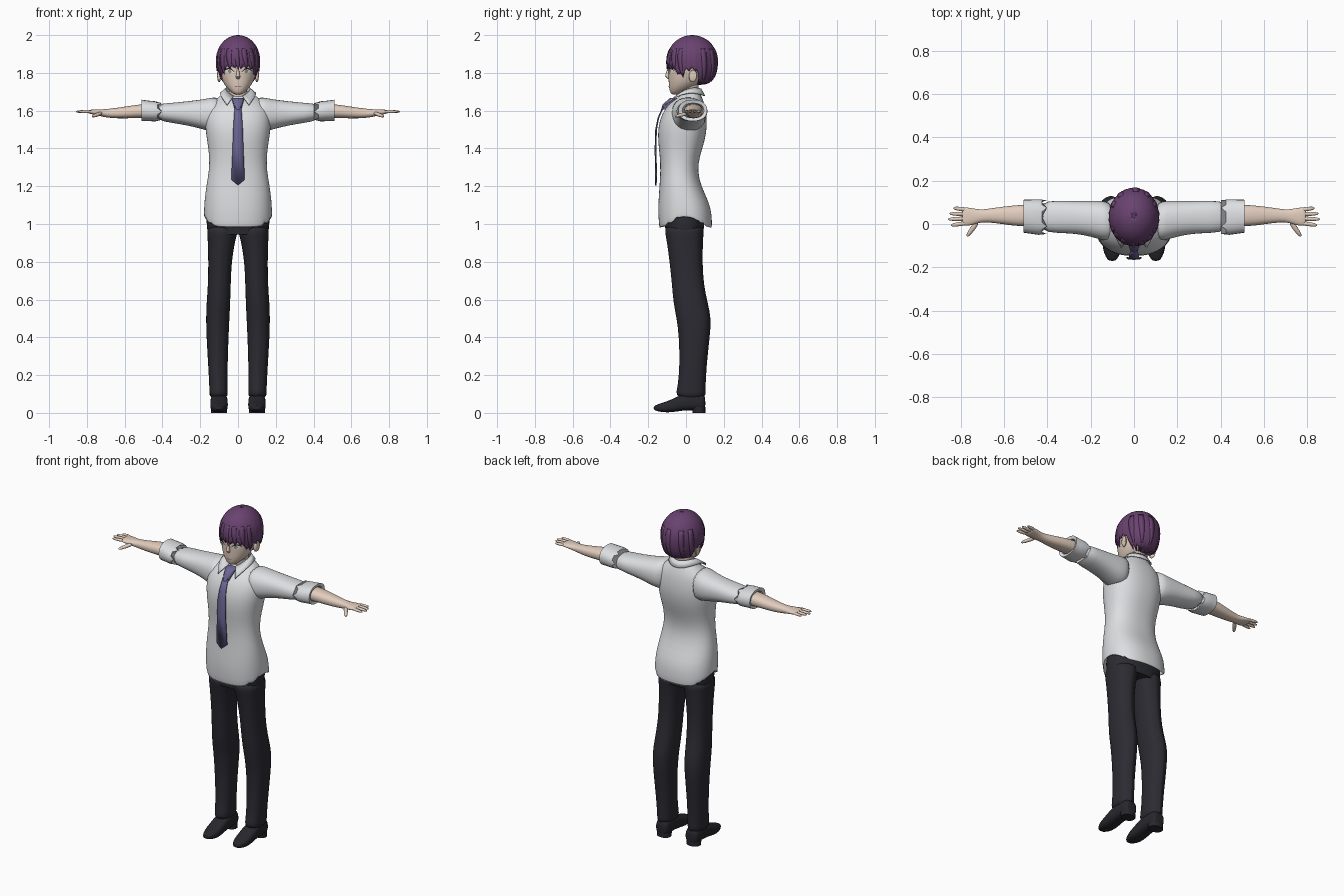
import bpy, math, random
from mathutils import Vector
from mathutils.bvhtree import BVHTree

random.seed(4)
if "Cube" in bpy.data.objects:
    bpy.data.objects.remove(bpy.data.objects["Cube"])


def material(name, *rgb):
    m = bpy.data.materials.new(name)
    m.use_nodes = True
    m.diffuse_color = (*rgb, 1)
    bsdf = m.node_tree.nodes["Principled BSDF"]
    bsdf.inputs["Base Color"].default_value = (*rgb, 1)
    bsdf.inputs["Roughness"].default_value = 0.8
    return m


SKIN = material("skin", 0.76, 0.61, 0.51)
HAIR = material("purple_hair", 0.14, 0.055, 0.16)
SHIRT = material("shirt_white", 0.72, 0.73, 0.75)
TIE = material("tie_violet", 0.15, 0.13, 0.3)
TROUSER = material("trouser_charcoal", 0.024, 0.024, 0.032)
SHOE = material("shoe_black", 0.02, 0.02, 0.026)
WHITE = material("eye_white", 0.85, 0.85, 0.8)
IRIS = material("iris_grey", 0.3, 0.28, 0.24)
LIP = material("lip_brown", 0.35, 0.16, 0.13)


def build(name, verts, faces, mat, mirror=False, subsurf=0, thick=0, angle=50):
    me = bpy.data.meshes.new(name)
    me.from_pydata([tuple(v) for v in verts], [], faces)
    me.materials.append(mat)
    me.shade_smooth()
    me.set_sharp_from_angle(angle=math.radians(angle))
    ob = bpy.data.objects.new(name, me)
    bpy.context.collection.objects.link(ob)
    if mirror:
        ob.modifiers.new("mirror", "MIRROR").use_mirror_merge = False
    if thick:
        s = ob.modifiers.new("thickness", "SOLIDIFY")
        s.thickness, s.offset = thick, -1
    if subsurf:
        s = ob.modifiers.new("smooth", "SUBSURF")
        s.levels = s.render_levels = subsurf
    return ob


def loft(name, rings, mat, closed=True, caps=True, **kw):
    """Skin a list of equal point rings."""
    n, verts, faces = len(rings[0]), [p for r in rings for p in r], []
    for i in range(len(rings) - 1):
        for j in range(n if closed else n - 1):
            k = (j + 1) % n
            faces.append((i * n + j, i * n + k, i * n + n + k, i * n + n + j))
    if closed and caps:
        faces += [tuple(range(n))[::-1], tuple(range(len(verts) - n, len(verts)))]
    return build(name, verts, faces, mat, **kw)


def ring(axis, pos, a0, a1, b0, b1, p=2.3, n=24):
    """Rounded section across an axis, fitted to the given limits."""
    pts = []
    for i in range(n):
        t = math.tau * i / n
        c, s = math.cos(t), math.sin(t)
        a = (a0 + a1) / 2 + (a1 - a0) / 2 * math.copysign(abs(c) ** (2 / p), c)
        b = (b0 + b1) / 2 + (b1 - b0) / 2 * math.copysign(abs(s) ** (2 / p), s)
        q = [a, b]
        q.insert(axis, pos)
        pts.append(Vector(q))
    return pts


def sections(axis, table, **kw):
    return [ring(axis, *row, **kw) for row in table]


def lerp_table(table, x):
    for (x0, v0), (x1, v1) in zip(table, table[1:]):
        if x <= x1:
            return v0 + (v1 - v0) * (x - x0) / (x1 - x0)
    return table[-1][1]


# Shirt body: half width, front and back at each height, with a torn hem
body = [(1.0, .18, -.142, .138), (1.06, .18, -.147, .136), (1.12, .178, -.146, .12),
        (1.2, .168, -.14, .08), (1.28, .153, -.135, .06), (1.36, .151, -.138, .072),
        (1.44, .163, -.149, .1), (1.52, .175, -.147, .112), (1.58, .172, -.128, .108),
        (1.63, .155, -.098, .1), (1.66, .118, -.055, .088), (1.685, .085, -.024, .078),
        (1.705, .058, -.02, .066)]
rings = [ring(2, z, -w, w, f, b, n=64) for z, w, f, b in body]
for i, p in enumerate(rings[0]):
    side = abs(p.x) / .18
    p.z = .975 + .06 * side ** 6 + (.022 * random.random() * (i % 2) if side > .75 else .004)
loft("shirt_body", rings, SHIRT, caps=False, subsurf=1, thick=.006)

# Sleeves and rolled cuffs
loft("sleeve", sections(0, [
    (.09, -.085, .1, 1.49, 1.68), (.15, -.075, .108, 1.49, 1.667), (.2, -.058, .108, 1.505, 1.658),
    (.27, -.045, .106, 1.522, 1.65), (.35, -.042, .108, 1.535, 1.641),
    (.44, -.036, .106, 1.55, 1.637)]), SHIRT, mirror=True, subsurf=1)
cuff = sections(0, [(.425, -.046, .11, 1.546, 1.646), (.44, -.05, .114, 1.543, 1.65),
                    (.475, -.045, .113, 1.545, 1.653), (.51, -.04, .112, 1.545, 1.658),
                    (.505, -.02, .095, 1.56, 1.64), (.47, -.01, .085, 1.57, 1.63)])
for i, p in enumerate(cuff[0]):
    p.x -= .022 * (i % 4 == 0)
loft("rolled_cuff", cuff, SHIRT, mirror=True)

# Folded collar, open at the front
top, low = [], []
for i in range(33):
    s = i / 16 - 1
    t = s * math.radians(158)
    c, q = math.cos(t), math.sin(t)
    top.append(Vector((.063 * q, .01 + .066 * c, 1.692 + .022 * c + .02 * q * q)))
    t *= .9
    c, q = math.cos(t), math.sin(t)
    tip = abs(s) ** 8
    low.append(Vector((.094 * q, -.01 + .106 * c - .016 * tip,
                       1.652 + .025 * c + .034 * q * q - .018 * tip)))
loft("collar", [low, top], SHIRT, closed=False, thick=.006)

# Tie: knot and hanging blade
loft("tie_knot", sections(2, [(1.605, -.017, .017, -.132, -.09), (1.63, -.024, .024, -.125, -.06),
                              (1.662, -.033, .033, -.092, -.04), (1.668, -.028, .028, -.08, -.04)],
                          n=12), TIE)
loft("tie_blade", [[Vector((x, y + abs(x) * .12, z - drop)) for x, drop in
                    ((-w, 0), (0, d), (w, 0))]
                   for z, w, y, d in ((1.62, .017, -.118, 0), (1.56, .021, -.145, 0),
                                      (1.5, .025, -.157, 0), (1.4, .028, -.16, 0),
                                      (1.235, .035, -.157, .03))],
     TIE, closed=False, thick=.006)

# Trousers
loft("trouser_seat", sections(2, [(.945, -.155, .155, -.105, .088), (.98, -.165, .165, -.11, .095),
                                  (1.03, -.166, .166, -.115, .1), (1.1, -.155, .155, -.11, .09)],
                              n=32), TROUSER)
leg = sections(2, [
    (1.0, 0, .165, -.11, .093), (.95, .001, .163, -.107, .09), (.92, .014, .161, -.1, .087),
    (.8, .034, .157, -.083, .083), (.68, .038, .159, -.071, .09), (.58, .041, .167, -.063, .112),
    (.5, .045, .17, -.046, .131), (.4, .05, .167, -.033, .122), (.25, .055, .158, -.03, .105),
    (.14, .055, .152, -.04, .1), (.11, .054, .152, -.05, .1), (.075, .056, .15, -.04, .1)])
for r in leg:
    for k in (6, 18):                       # pressed creases
        r[k].y += math.copysign(.006, r[k].y - .02)
loft("trouser_leg", leg, TROUSER, mirror=True, subsurf=1)

# Shoes with a separate heel block
loft("shoe", sections(1, [
    (.103, .068, .132, .015, .085), (.09, .058, .142, .012, .105), (.03, .056, .144, .014, .108),
    (-.02, .054, .147, .012, .1), (-.07, .053, .148, .003, .074), (-.115, .056, .145, .002, .056),
    (-.15, .07, .132, .008, .046), (-.172, .085, .117, .016, .036)], p=2.8, n=20),
     SHOE, mirror=True, subsurf=1)
loft("shoe_heel", sections(2, [(0, .058, .142, .035, .102), (.03, .058, .142, .03, .102)]),
     SHOE, mirror=True)

# Forearm and palm
loft("forearm", sections(0, [
    (.4, -.01, .09, 1.56, 1.635), (.5, -.012, .09, 1.56, 1.636), (.56, -.008, .086, 1.56, 1.628),
    (.64, .004, .076, 1.558, 1.615), (.7, .01, .066, 1.564, 1.608), (.73, .0, .07, 1.571, 1.607),
    (.76, -.008, .076, 1.578, 1.606), (.785, -.008, .077, 1.583, 1.605),
    (.795, -.002, .072, 1.588, 1.602)], n=20), SKIN, mirror=True, subsurf=1)


def finger(name, start, end, r):
    a, b = Vector(start), Vector(end)
    d = (b - a).normalized()
    u = d.cross(Vector((0, 0, 1))).normalized()
    v = u.cross(d)
    rows = []
    for f, k in ((0, 1), (.5, .95), (.85, .75), (1, .3)):
        rows.append([a.lerp(b, f) + u * r * k * math.cos(t) + v * r * k * .85 * math.sin(t)
                     for t in (math.tau * i / 10 for i in range(10))])
    loft(name, rows, SKIN, mirror=True, subsurf=1)


for name, y0, x1, y1 in (("index_finger", .004, .847, -.006), ("middle_finger", .025, .86, .022),
                         ("ring_finger", .046, .853, .048), ("little_finger", .066, .835, .074)):
    finger(name, (.775, y0, 1.595), (x1, y1, 1.595), .011)
finger("thumb", (.722, .012, 1.588), (.772, -.058, 1.568), .013)

# Neck, head, ears and nose
loft("neck", sections(2, [(1.6, -.05, .05, -.035, .06), (1.66, -.048, .048, -.038, .06),
                          (1.76, -.05, .05, -.04, .07)]), SKIN)
head = loft("head", sections(2, [
    (1.685, -.016, .016, -.074, -.04), (1.695, -.032, .032, -.083, -.015),
    (1.72, -.06, .06, -.09, .04), (1.75, -.08, .08, -.092, .085), (1.79, -.095, .095, -.093, .11),
    (1.84, -.1, .1, -.096, .135), (1.89, -.1, .1, -.09, .14), (1.94, -.085, .085, -.06, .12),
    (1.975, -.05, .05, -.02, .08)], p=2.1, n=32), SKIN, subsurf=1)
loft("ear", sections(0, [(.09, .015, .045, 1.755, 1.805), (.102, .015, .056, 1.748, 1.815),
                         (.111, .022, .062, 1.76, 1.82)], n=16), SKIN, mirror=True, subsurf=1)
loft("nose", sections(2, [(1.768, -.008, .008, -.096, -.08), (1.782, -.012, .012, -.11, -.08),
                          (1.79, -.009, .009, -.109, -.08), (1.83, -.005, .005, -.096, -.08)],
                      n=12), SKIN)

# Face details laid on the head surface
bpy.context.view_layer.update()
tree = BVHTree.FromObject(head, bpy.context.evaluated_depsgraph_get())


def decal(name, x0, x1, upper, lower, mat, lift, mirror=True):
    rows = [[], []]
    for i in range(11):
        f = i / 10
        x = x0 + (x1 - x0) * f
        for row, edge in zip(rows, (lower, upper)):
            hit = tree.ray_cast(Vector((x, -1, edge(f))), Vector((0, 1, 0)))[0]
            row.append(hit + Vector((0, -lift, 0)))
    loft(name, rows, mat, closed=False, mirror=mirror)


def bow(base, slope, height):
    return lambda f: base + slope * f + height * math.sin(math.pi * f)


decal("eye_white", .02, .07, bow(1.802, .008, .015), bow(1.802, .008, -.012), WHITE, .002)
decal("iris", .034, .054, bow(1.807, .003, .012), bow(1.805, .003, -.01), IRIS, .003)
decal("upper_lash", .017, .074, bow(1.803, .01, .019), bow(1.801, .009, .014), SHOE, .004)
decal("eyebrow", .014, .075, bow(1.829, .012, .008), bow(1.823, .012, .006), HAIR, .004)
decal("mouth", -.018, .018, bow(1.731, 0, -.002), bow(1.728, 0, -.003), LIP, .002, mirror=False)


# Hair: a cap whose hem follows the hairline, plus loose locks
def scalp(theta, z, grow=1):
    c = max(-1, min(1, (z - 1.868) / .132))
    s = math.sqrt(1 - c * c)
    r = grow * (s if c > 0 else s ** .45)
    return Vector((.116 * r * math.sin(theta), .033 - .134 * r * math.cos(theta), z))


hairline = [(0, 1.842), (38, 1.838), (55, 1.8), (66, 1.79), (74, 1.825), (100, 1.825),
            (112, 1.755), (180, 1.738)]
count, steps = 96, 14
columns = []
for i in range(count):
    theta = math.tau * i / count
    tooth = (0, .5, 1, .3)[i % 4]
    hem = lerp_table(hairline, abs(math.degrees(theta) - 360 * (i > count / 2)))
    hem -= tooth * (.012 + .01 * random.random())
    arc = math.acos(max(-1, (hem - 1.868) / .132))
    columns.append([scalp(theta, 1.868 + .132 * math.cos(arc * (.02 + .98 * k / steps)),
                          1 + .03 * tooth * (k / steps) ** 2) for k in range(steps + 1)])
loft("hair_cap", [list(r) for r in zip(*columns)][::-1], HAIR, caps=False, thick=.008)
crown = [c[0] for c in columns]
build("hair_crown", crown, [tuple(range(count))], HAIR)

for deg, tip, width in ((-48, 1.79, 17), (-26, 1.822, 16), (-4, 1.812, 13), (18, 1.826, 15),
                        (40, 1.815, 16), (60, 1.775, 12), (-64, 1.77, 12), (118, 1.74, 14),
                        (-118, 1.74, 14), (145, 1.735, 15), (-145, 1.735, 15), (175, 1.73, 16)):
    rows = []
    for k in range(9):
        f = k / 8
        half = math.radians(width) * (1 - f ** 3) * .5 + .004
        mid = math.radians(deg + 6 * f * f)
        z = 1.93 + (tip - 1.93) * f
        rows.append([scalp(mid + half * e, z, 1 + .03 * f + .012 * (e == 0))
                     for e in (-1, 0, 1)])
    loft("hair_lock", rows[::-1], HAIR, closed=False, thick=.006)
